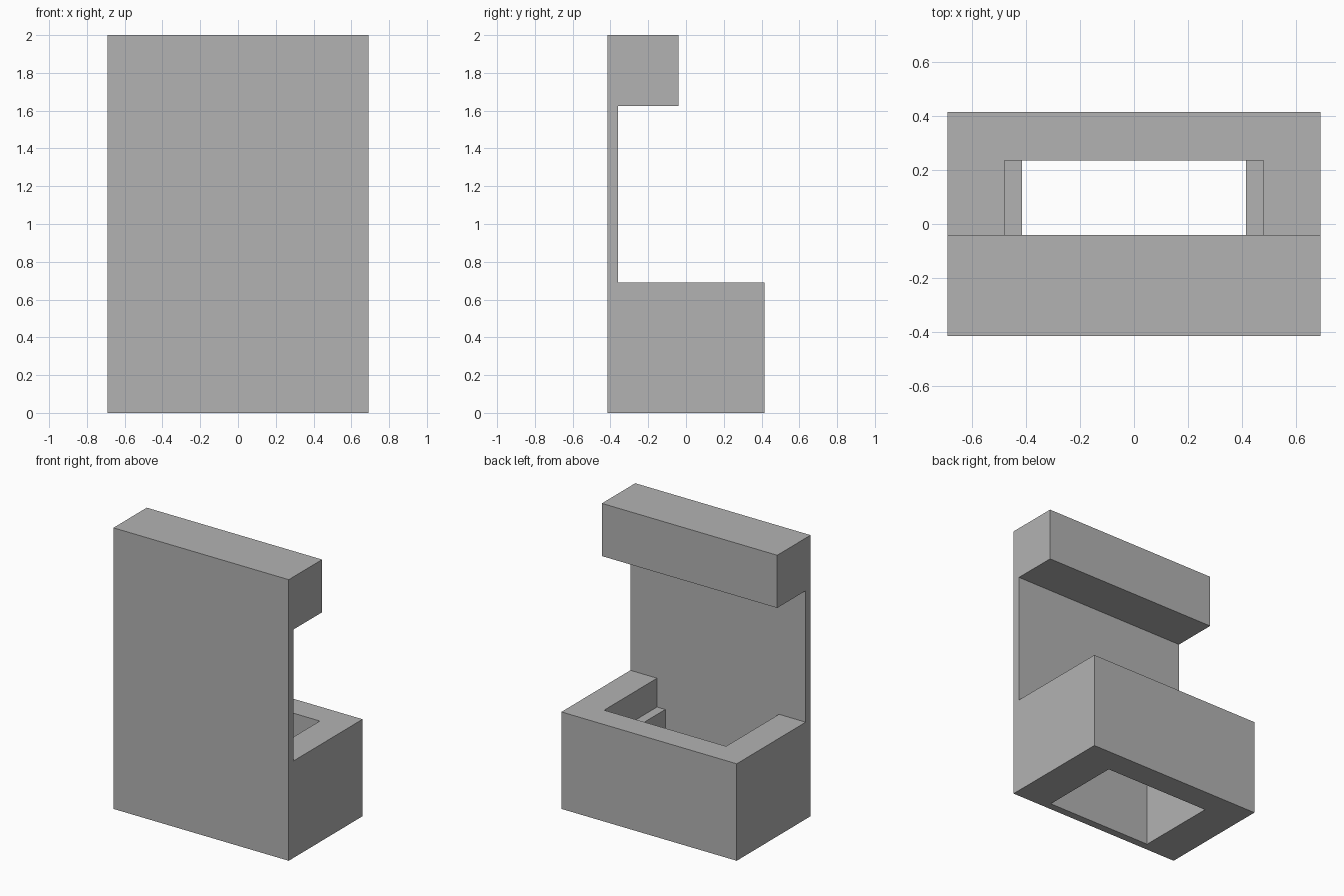
import bpy
import bmesh
import math
from mathutils import Vector

default_cube = bpy.data.objects.get("Cube")
if default_cube:
    bpy.data.objects.remove(default_cube, do_unlink=True)

HALF_WIDTH = 0.69
FRONT, BACK = -0.415, 0.415
PANEL_BACK = -0.36      # rear face of the thin front panel
HEAD_BACK = -0.04       # rear face of the top block
HEAD_BOTTOM = 1.625
TRAY_TOP = 0.69
LEDGE = 0.485           # height of the step inside the tray
POCKET_BACK = 0.235

grey = bpy.data.materials.new("plain grey")
grey.use_nodes = True
colour = (0.45, 0.45, 0.45, 1.0)
grey.diffuse_color = colour
grey.node_tree.nodes["Principled BSDF"].inputs["Base Color"].default_value = colour


def extrude_profile(name, points, offset):
    """Make a closed prism from a flat outline and an extrusion vector."""
    bm = bmesh.new()
    face = bm.faces.new([bm.verts.new(p) for p in points])
    result = bmesh.ops.extrude_face_region(bm, geom=[face], use_keep_orig=True)
    new_verts = [g for g in result["geom"] if isinstance(g, bmesh.types.BMVert)]
    bmesh.ops.translate(bm, verts=new_verts, vec=Vector(offset))
    bmesh.ops.recalc_face_normals(bm, faces=bm.faces[:])
    mesh = bpy.data.meshes.new(name)
    bm.to_mesh(mesh)
    bm.free()
    mesh.materials.append(grey)
    obj = bpy.data.objects.new(name, mesh)
    bpy.context.collection.objects.link(obj)
    return obj


# Body: side outline of tray, panel and overhanging top block
side = [(FRONT, 0), (BACK, 0), (BACK, TRAY_TOP), (PANEL_BACK, TRAY_TOP),
        (PANEL_BACK, HEAD_BOTTOM), (HEAD_BACK, HEAD_BOTTOM),
        (HEAD_BACK, 2), (FRONT, 2)]
body = extrude_profile("stand_body", [(-HALF_WIDTH, y, z) for y, z in side],
                       (2 * HALF_WIDTH, 0, 0))

# Pocket: stepped opening right through the tray, wider above the ledge
half = [(0.415, -0.1), (0.415, LEDGE), (0.48, LEDGE), (0.48, 1.0)]
outline = half + [(-x, z) for x, z in reversed(half)]
pocket = extrude_profile("pocket_cutter", [(x, PANEL_BACK, z) for x, z in outline],
                         (0, POCKET_BACK - PANEL_BACK, 0))
pocket.hide_render = True

cut = body.modifiers.new("pocket", 'BOOLEAN')
cut.operation = 'DIFFERENCE'
cut.solver = 'EXACT'
cut.object = pocket
bpy.context.view_layer.objects.active = body
bpy.ops.object.modifier_apply(modifier=cut.name)
bpy.data.objects.remove(pocket, do_unlink=True)

# Tidy the cut into clean flat faces
bm = bmesh.new()
bm.from_mesh(body.data)
bmesh.ops.remove_doubles(bm, verts=bm.verts[:], dist=0.0001)
bmesh.ops.dissolve_limit(bm, angle_limit=math.radians(1),
                         verts=bm.verts[:], edges=bm.edges[:])
bm.to_mesh(body.data)
bm.free()
